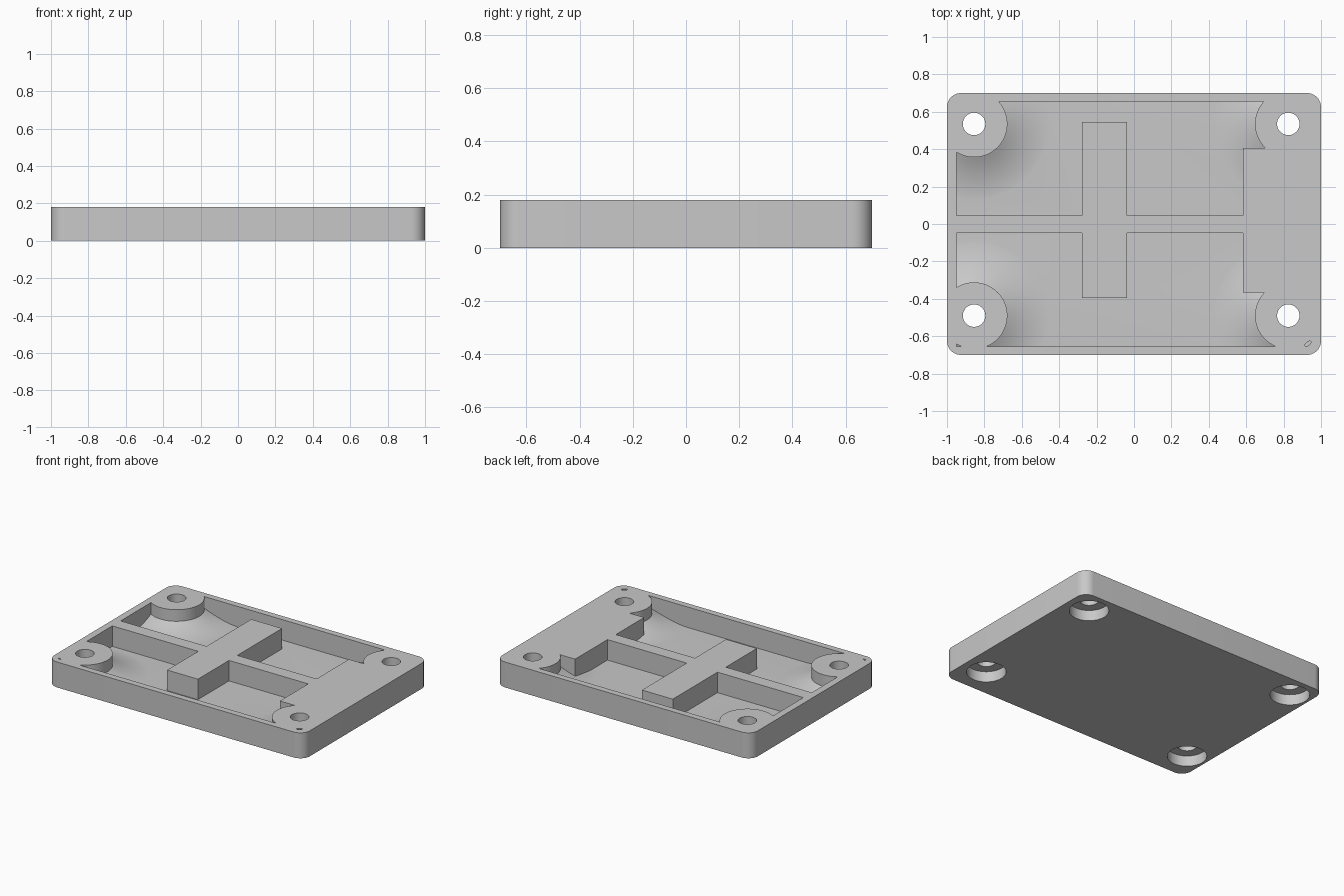
import bpy, bmesh, math
from mathutils import Matrix, Vector

if "Cube" in bpy.data.objects:
    bpy.data.objects.remove(bpy.data.objects["Cube"], do_unlink=True)

HEIGHT = 0.18
FLOOR = 0.035
HOLES = [(x, y) for x in (-0.855, 0.825) for y in (0.535, -0.49)]

grey = bpy.data.materials.new("plain grey")
grey.use_nodes = True
grey.diffuse_color = (0.58, 0.58, 0.58, 1)
grey.node_tree.nodes["Principled BSDF"].inputs["Base Color"].default_value = grey.diffuse_color


def make_object(name, bm):
    bmesh.ops.recalc_face_normals(bm, faces=bm.faces)
    mesh = bpy.data.meshes.new(name)
    bm.to_mesh(mesh)
    bm.free()
    mesh.materials.append(grey)
    obj = bpy.data.objects.new(name, mesh)
    bpy.context.collection.objects.link(obj)
    return obj


def box(name, x0, x1, y0, y1, z0, z1):
    bm = bmesh.new()
    bmesh.ops.create_cube(bm, size=1)
    bmesh.ops.scale(bm, vec=(x1 - x0, y1 - y0, z1 - z0), verts=bm.verts)
    bmesh.ops.translate(bm, vec=((x0 + x1) / 2, (y0 + y1) / 2, (z0 + z1) / 2), verts=bm.verts)
    return make_object(name, bm)


def lathe(name, profile, x, y, steps=64):
    bm = bmesh.new()
    verts = [bm.verts.new((r, 0, z)) for r, z in profile]
    edges = [bm.edges.new(pair) for pair in zip(verts, verts[1:])]
    bmesh.ops.spin(bm, geom=verts + edges, cent=(0, 0, 0), axis=(0, 0, 1),
                   angle=math.tau, steps=steps, use_merge=True)
    bmesh.ops.remove_doubles(bm, verts=bm.verts, dist=1e-5)
    bmesh.ops.translate(bm, vec=(x, y, 0), verts=bm.verts)
    return make_object(name, bm)


def subtract(target, cutter):
    cutter.hide_render = True
    mod = target.modifiers.new("cut", "BOOLEAN")
    mod.operation = "DIFFERENCE"
    mod.solver = "EXACT"
    mod.object = cutter
    graph = bpy.context.evaluated_depsgraph_get()
    mesh = bpy.data.meshes.new_from_object(target.evaluated_get(graph))
    target.modifiers.clear()
    target.data = mesh
    bpy.data.objects.remove(cutter, do_unlink=True)


# Plate with rounded vertical corners
plate = box("cover_plate", -1, 1, -0.7, 0.7, 0, HEIGHT)
bm = bmesh.new()
bm.from_mesh(plate.data)
upright = [e for e in bm.edges if abs(e.verts[0].co.z - e.verts[1].co.z) > 0.1]
bmesh.ops.bevel(bm, geom=upright, offset=0.075, segments=10, profile=0.5, affect="EDGES")
bm.to_mesh(plate.data)
bm.free()

# Pocket volume, less the bars, side block and flared corner bosses left standing
pocket = box("pocket_cutter", -0.95, 0.8, -0.655, 0.655, FLOOR, 0.25)
subtract(pocket, box("long_bar", -1.2, 1.2, -0.048, 0.045, 0, 0.4))
subtract(pocket, box("cross_bar", -0.278, -0.037, -0.395, 0.545, 0, 0.4))
subtract(pocket, box("side_block", 0.583, 1.2, -0.365, 0.407, 0, 0.4))

BOSS, FLARE = 0.178, 0.43
flare = []
for i in range(13):
    t = i / 12
    flare.append((FLARE + (BOSS - FLARE) * t, FLOOR - 0.001 + 0.064 * t * t))
boss_profile = [(0, 0), (FLARE, 0)] + flare + [(BOSS, 0.4), (0, 0.4)]
for x, y in HOLES:
    subtract(pocket, lathe("corner_boss", boss_profile, x, y))
subtract(plate, pocket)

# Screw holes, counterbored from below
bore_profile = [(0, -0.1), (0.127, -0.1), (0.127, 0.075), (0.06, 0.075), (0.06, 0.4), (0, 0.4)]
for x, y in HOLES:
    subtract(plate, lathe("screw_bore", bore_profile, x, y, 48))

# Tiny slanted slot at the front corner
slot = lathe("corner_slot", [(0, 0.15), (0.02, 0.15), (0.02, 0.25), (0, 0.25)], 0, 0, 20)
slot.data.transform(Matrix.Translation(Vector((0.93, -0.64, 0)))
                    @ Matrix.Rotation(math.radians(38), 4, "Z")
                    @ Matrix.Diagonal((1, 0.45, 1, 1)))
subtract(plate, slot)

# Smooth the curved walls, keep the edges crisp
bpy.ops.object.select_all(action="DESELECT")
plate.select_set(True)
bpy.context.view_layer.objects.active = plate
bpy.ops.object.shade_smooth_by_angle(angle=math.radians(25))
